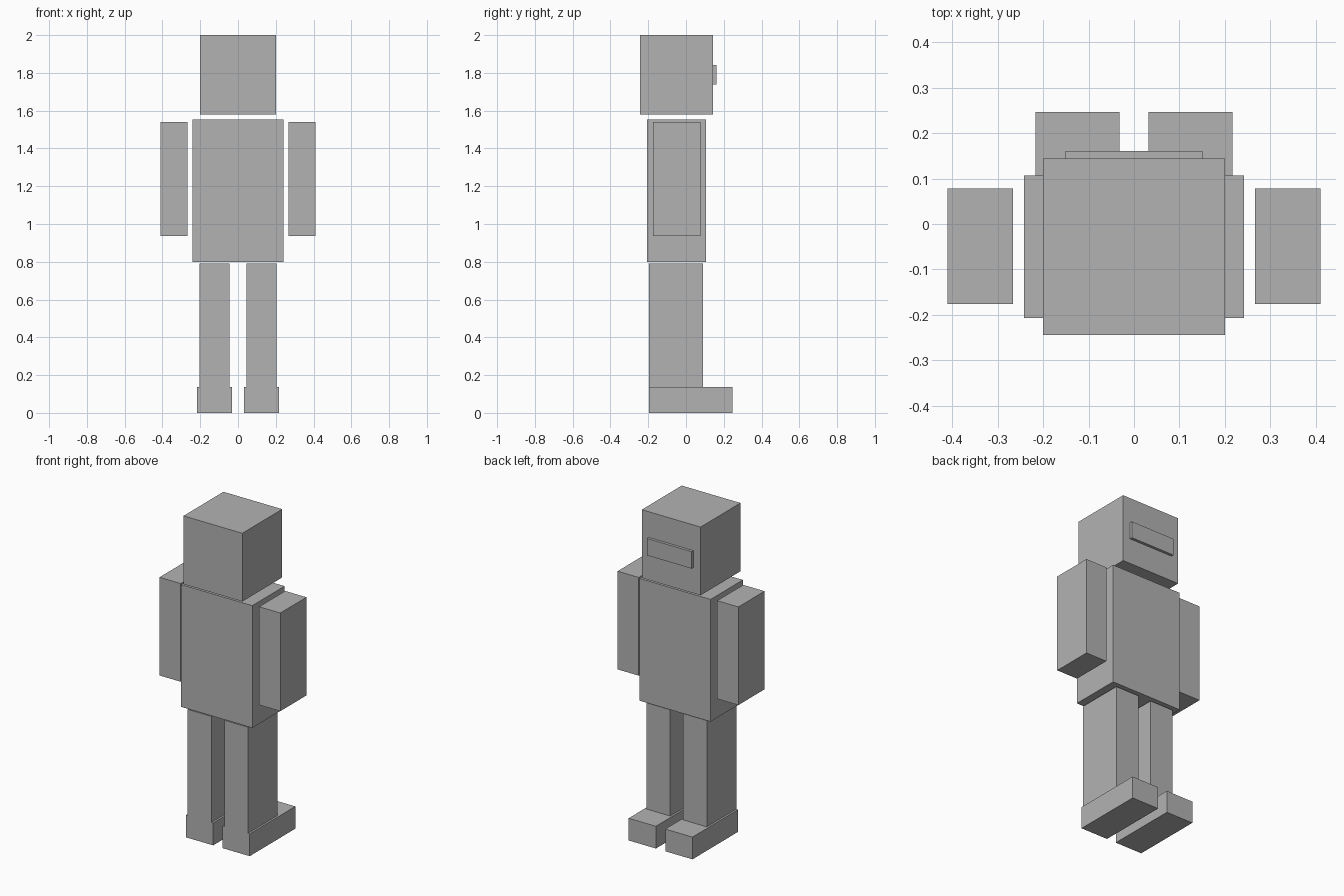
import bpy

default = bpy.data.objects.get("Cube")
if default:
    bpy.data.objects.remove(default, do_unlink=True)

# One plain grey for the whole figure
grey = bpy.data.materials.new("plain grey")
grey.use_nodes = True
colour = (0.45, 0.45, 0.45, 1)
grey.diffuse_color = colour
grey.node_tree.nodes["Principled BSDF"].inputs["Base Color"].default_value = colour


def box(name, x, y, z):
    """Add a flat-sided block spanning the given (low, high) ranges."""
    spans = (x, y, z)
    bpy.ops.mesh.primitive_cube_add(size=1, location=[(a + b) / 2 for a, b in spans])
    part = bpy.context.object
    part.name = part.data.name = name
    part.scale = [b - a for a, b in spans]
    bpy.ops.object.transform_apply(location=False, rotation=False, scale=True)
    part.data.materials.append(grey)
    return part


def pair(name, x, y, z):
    """Add a block on the left (+x) and its mirror on the right."""
    box("left_" + name, x, y, z)
    box("right_" + name, (-x[1], -x[0]), y, z)


# Head with the raised plate on its back
box("head", (-0.2, 0.2), (-0.244, 0.144), (1.58, 2.0))
box("head_back_plate", (-0.151, 0.151), (0.144, 0.161), (1.738, 1.842))

# Torso and detached arms
box("torso", (-0.242, 0.242), (-0.207, 0.107), (0.8, 1.552))
pair("arm", (0.267, 0.411), (-0.176, 0.078), (0.936, 1.54))

# Legs and feet, flush at the front with the feet reaching backwards
pair("leg", (0.044, 0.205), (-0.196, 0.091), (0.137, 0.79))
pair("foot", (0.032, 0.217), (-0.196, 0.247), (0, 0.137))
